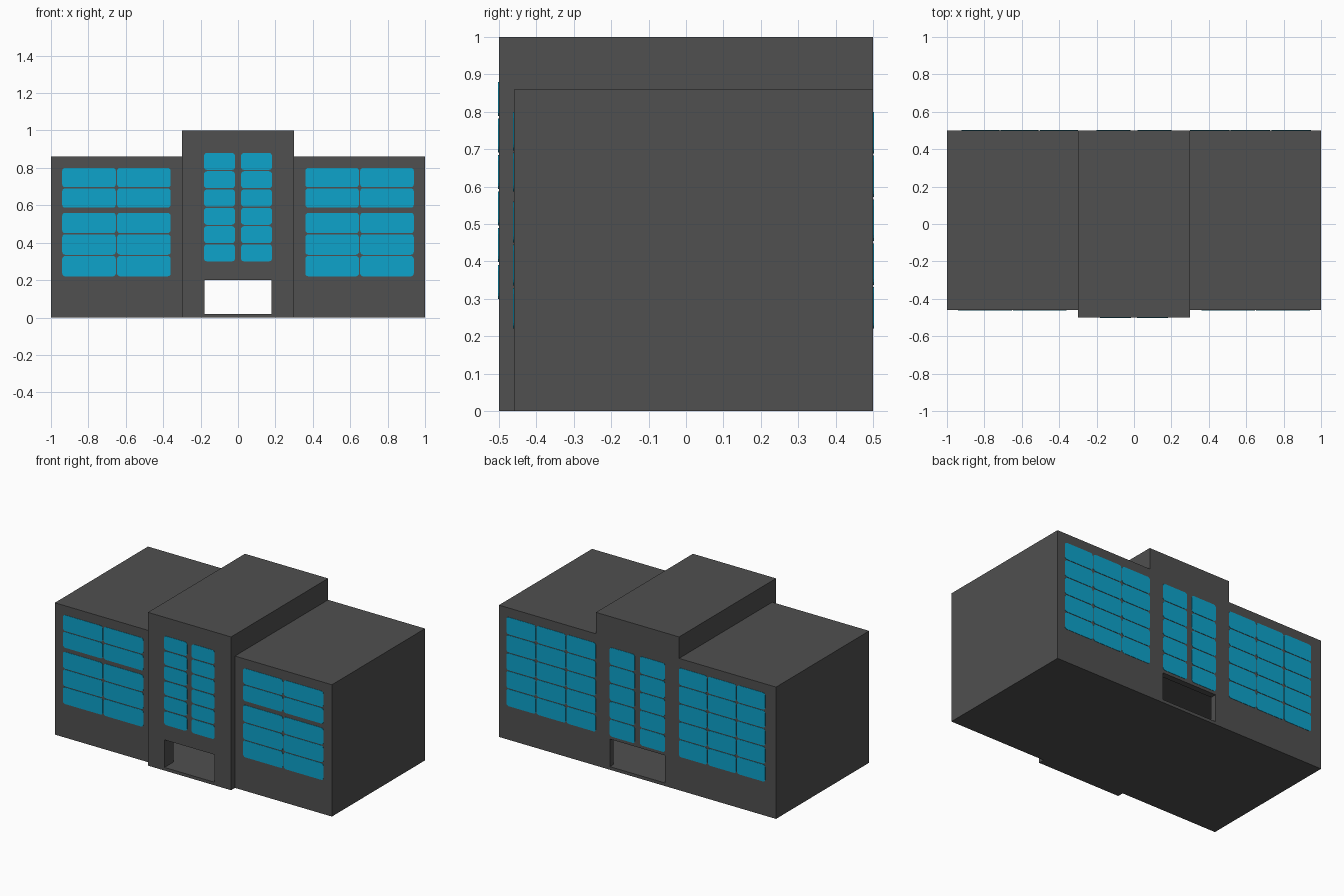
import bpy, bmesh, math

if "Cube" in bpy.data.objects:
    bpy.data.objects.remove(bpy.data.objects["Cube"])

def material(name, rgb):
    m = bpy.data.materials.new(name)
    m.diffuse_color = (*rgb, 1)
    m.use_nodes = True
    m.node_tree.nodes["Principled BSDF"].inputs["Base Color"].default_value = m.diffuse_color
    return m

GREY = material("dark_grey_wall", (0.08, 0.08, 0.08))
BLUE = material("blue_glass", (0.004, 0.366, 0.597))

def add_object(name, bm, mat):
    bmesh.ops.recalc_face_normals(bm, faces=bm.faces)
    mesh = bpy.data.meshes.new(name)
    bm.to_mesh(mesh)
    bm.free()
    mesh.materials.append(mat)
    ob = bpy.data.objects.new(name, mesh)
    bpy.context.collection.objects.link(ob)
    return ob

def box(name, x0, x1, y0, y1, z0, z1):
    bm = bmesh.new()
    bmesh.ops.create_cube(bm, size=1)
    for v in bm.verts:
        v.co = ((x0 + x1) / 2 + v.co.x * (x1 - x0),
                (y0 + y1) / 2 + v.co.y * (y1 - y0),
                (z0 + z1) / 2 + v.co.z * (z1 - z0))
    return add_object(name, bm, GREY)

def windows(name, columns, rows, y, out):
    """Grid of thin rounded panes standing just proud of the wall at y."""
    bm = bmesh.new()
    r, t = 0.016, 0.002
    for x0, x1 in columns:
        for z0, z1 in rows:
            corners = [(x1 - r, z1 - r), (x0 + r, z1 - r), (x0 + r, z0 + r), (x1 - r, z0 + r)]
            pts = []
            for i, (cx, cz) in enumerate(corners):
                for k in range(4):
                    a = math.pi / 2 * (i + k / 3)
                    pts.append((cx + r * math.cos(a), y, cz + r * math.sin(a)))
            face = bm.faces.new([bm.verts.new(p) for p in pts])
            ext = bmesh.ops.extrude_face_region(bm, geom=[face], use_keep_orig=True)
            for v in ext["geom"]:
                if isinstance(v, bmesh.types.BMVert):
                    v.co.y += out * t
    return add_object(name, bm, BLUE)

def spans(lo, hi, n, gap):
    step = (hi - lo + gap) / n
    return [(lo + i * step, lo + (i + 1) * step - gap) for i in range(n)]

# Building blocks
body = [box("left_wing", -1, -0.3, -0.46, 0.5, 0, 0.86),
        box("right_wing", 0.3, 1, -0.46, 0.5, 0, 0.86),
        box("central_block", -0.3, 0.3, -0.5, 0.5, 0, 1)]

# Hollow ground floor with a front and a back opening
cutters = [box("ground_floor_cutter", -0.96, 0.96, -0.41, 0.46, 0.02, 0.215),
           box("front_door_cutter", -0.18, 0.18, -0.6, -0.3, 0.02, 0.2),
           box("back_door_cutter", -0.2, 0.2, 0.3, 0.6, 0.02, 0.2)]
for ob in body:
    bpy.context.view_layer.objects.active = ob
    for c in cutters if ob.name == "central_block" else cutters[:1]:
        mod = ob.modifiers.new("cut", 'BOOLEAN')
        mod.operation, mod.solver, mod.object = 'DIFFERENCE', 'EXACT', c
        bpy.ops.object.modifier_apply(modifier=mod.name)
for c in cutters:
    bpy.data.objects.remove(c)

# Front windows: the wing rows have one wider gap
wing_rows = spans(0.22, 0.56, 3, 0.006) + spans(0.587, 0.80, 2, 0.006)
windows("front_left_windows", spans(-0.94, -0.36, 2, 0.006), wing_rows, -0.46, -1)
windows("front_right_windows", spans(0.36, 0.94, 2, 0.006), wing_rows, -0.46, -1)
windows("front_centre_windows", spans(-0.182, 0.182, 2, 0.032),
        spans(0.30, 0.88, 6, 0.007), -0.5, -1)

# Back windows
back_rows = spans(0.22, 0.80, 5, 0.006)
windows("back_right_windows", spans(0.30, 0.945, 3, 0.006), back_rows, 0.5, 1)
windows("back_left_windows", spans(-0.923, -0.30, 3, 0.006), back_rows, 0.5, 1)
windows("back_centre_windows", spans(-0.2, 0.2, 2, 0.037), back_rows, 0.5, 1)
